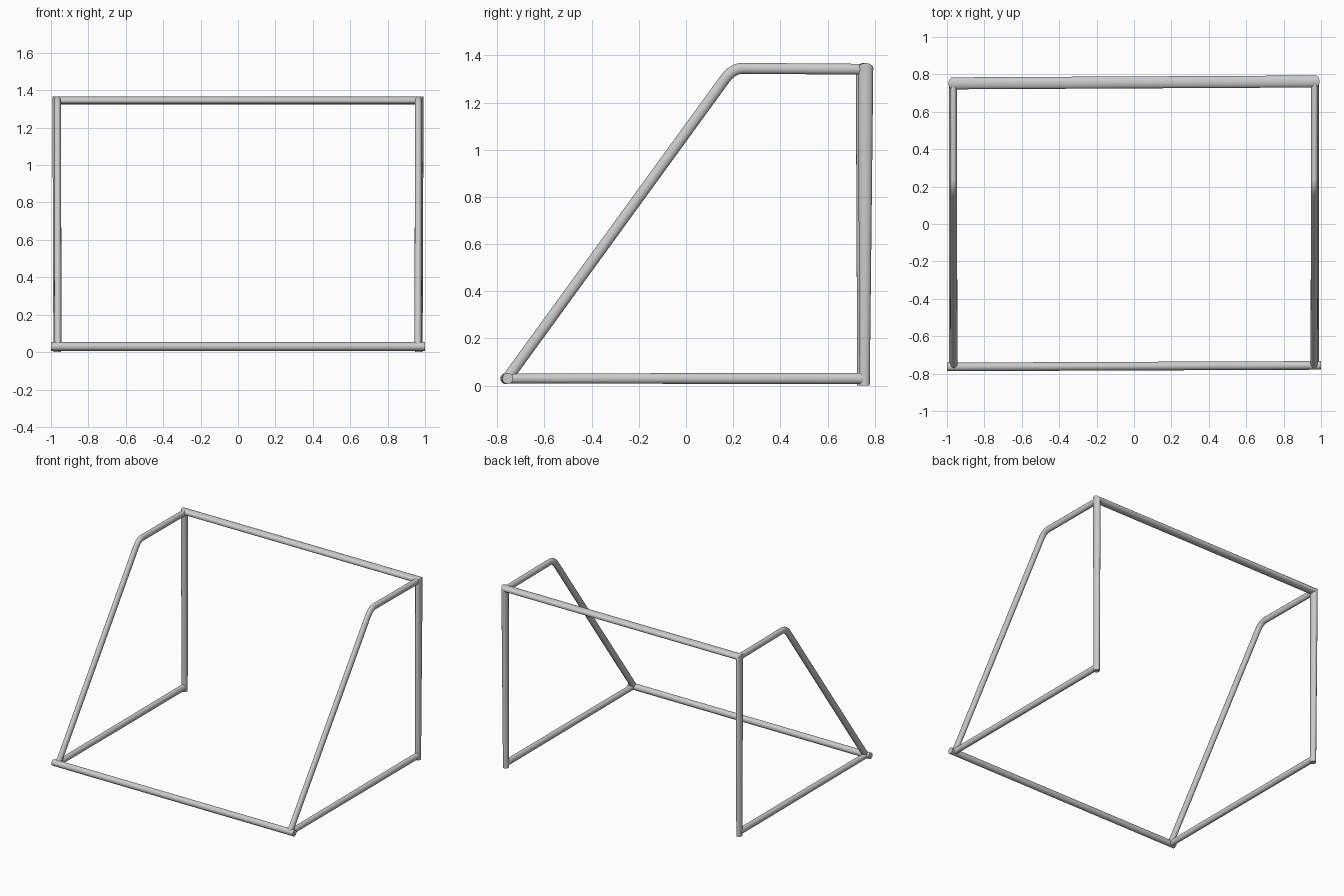
import bpy, bmesh, math
from mathutils import Vector

if "Cube" in bpy.data.objects:
    bpy.data.objects.remove(bpy.data.objects["Cube"])

SIDES = 24


def tube(name, pts, side, radii):
    """Sweep an ellipse along a flat path; radii = (in plane, sideways) per point."""
    pts = [Vector(p) for p in pts]
    side = Vector(side)
    bm = bmesh.new()
    rings = []
    for i, p in enumerate(pts):
        d_in = (p - pts[max(i - 1, 0)]).normalized()
        d_out = (pts[min(i + 1, len(pts) - 1)] - p).normalized()
        t = (d_in + d_out).normalized()
        ref = d_out if d_out.length else d_in
        n = side.cross(t).normalized()
        r_in, r_side = radii[i]
        r_in /= t.dot(ref)  # mitre
        rings.append([bm.verts.new(p + n * r_in * math.cos(a) + side * r_side * math.sin(a))
                      for a in (2 * math.pi * k / SIDES for k in range(SIDES))])
    for a, b in zip(rings, rings[1:]):
        for k in range(SIDES):
            j = (k + 1) % SIDES
            bm.faces.new((a[k], a[j], b[j], b[k]))
    bm.faces.new(rings[0])
    bm.faces.new(rings[-1])
    bmesh.ops.recalc_face_normals(bm, faces=bm.faces[:])
    mesh = bpy.data.meshes.new(name)
    bm.to_mesh(mesh)
    bm.free()
    obj = bpy.data.objects.new(name, mesh)
    bpy.context.collection.objects.link(obj)
    bpy.ops.object.select_all(action='DESELECT')
    obj.select_set(True)
    bpy.context.view_layer.objects.active = obj
    bpy.ops.object.shade_smooth_by_angle(angle=math.radians(40))
    return obj


# Posts and crossbar, one mitred tube that is deeper at the top
tube("posts_and_crossbar",
     [(-0.967, 0.748, 0.0), (-0.971, 0.752, 1.346),
      (0.971, 0.762, 1.346), (0.967, 0.757, 0.0)],
     (0, 1, 0), [(0.02, 0.022), (0.021, 0.032), (0.021, 0.032), (0.02, 0.022)])

# Ground bar at the low side
tube("ground_bar", [(-1.0, -0.764, 0.03), (1.0, -0.756, 0.03)],
     (0, 0, 1), [(0.023, 0.023)] * 2)

for label, s in (("left", -1), ("right", 1)):
    # Ground bar running along the side
    tube(label + "_side_bar", [(s * 0.968, -0.76, 0.03), (s * 0.968, 0.753, 0.03)],
         (1, 0, 0), [(0.021, 0.02), (0.024, 0.02)])

    # Bent brace: slope, rounded elbow, short top run
    a, c, b = Vector((0.165, 1.3)), Vector((0.198, 1.345)), Vector((0.24, 1.345))
    bend = [a * (1 - t) ** 2 + c * 2 * t * (1 - t) + b * t * t
            for t in (k / 5 for k in range(6))]
    path = [Vector((-0.758, 0.03))] + bend + [Vector((0.755, 1.341))]
    xs = [0.963] + [0.965] * 6 + [0.966]
    tube(label + "_brace", [(s * x, p.x, p.y) for x, p in zip(xs, path)],
         (1, 0, 0), [(0.023, 0.019)] * len(path))
